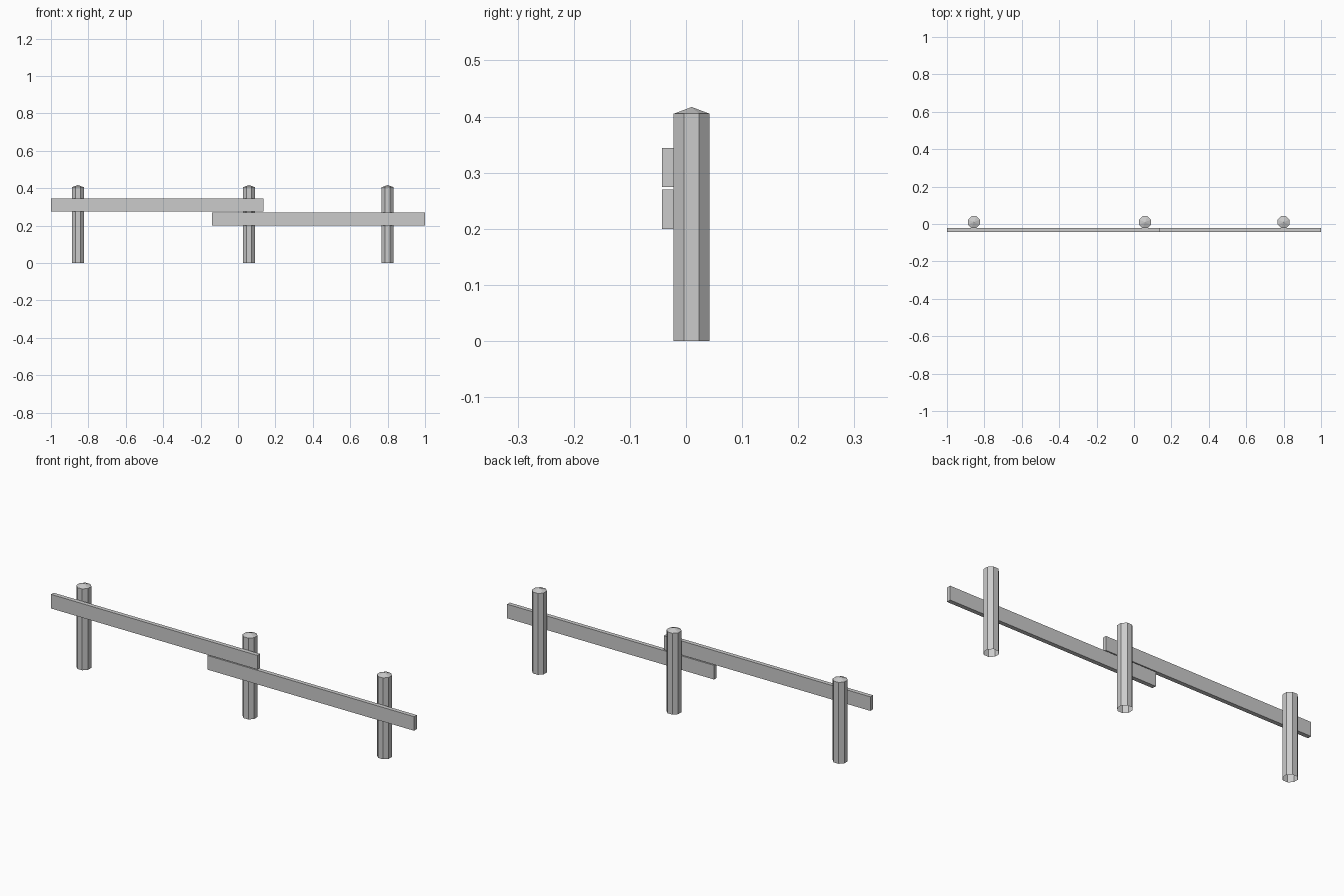
import bpy
import bmesh
import math
from mathutils import Matrix, Vector

if "Cube" in bpy.data.objects:
    bpy.data.objects.remove(bpy.data.objects["Cube"])

grey = bpy.data.materials.new("plain_grey")
grey.diffuse_color = (0.6, 0.6, 0.6, 1)
grey.use_nodes = True
grey.node_tree.nodes["Principled BSDF"].inputs["Base Color"].default_value = grey.diffuse_color


def finish(name, bm, location):
    mesh = bpy.data.meshes.new(name)
    bm.to_mesh(mesh)
    bm.free()
    mesh.materials.append(grey)
    obj = bpy.data.objects.new(name, mesh)
    obj.location = location
    bpy.context.collection.objects.link(obj)


def post(name, x, apothem=0.032, shoulder=0.405, tip=0.417, sides=8):
    """Octagonal post, open underneath, with a low pointed cap."""
    bm = bmesh.new()
    radius = apothem / math.cos(math.pi / sides)
    rings = []
    for z in (0, shoulder):
        angles = [(i + 0.5) * math.tau / sides for i in range(sides)]
        rings.append([bm.verts.new((radius * math.cos(a), radius * math.sin(a), z))
                      for a in angles])
    apex = bm.verts.new((0, 0, tip))
    low, high = rings
    for i in range(sides):
        j = (i + 1) % sides
        bm.faces.new((low[i], low[j], high[j], high[i]))
        bm.faces.new((high[i], high[j], apex))
    finish(name, bm, (x, 0.01, 0))


def rail(name, x0, x1, z0, z1, y0=-0.043, y1=-0.022):
    """Flat board fixed to the front of the posts."""
    bm = bmesh.new()
    size = Vector((x1 - x0, y1 - y0, z1 - z0))
    bmesh.ops.create_cube(bm, size=1, matrix=Matrix.Diagonal((*size, 1)))
    finish(name, bm, ((x0 + x1) / 2, (y0 + y1) / 2, (z0 + z1) / 2))


# Three posts
for label, x in (("left", -0.856), ("middle", 0.059), ("right", 0.80)):
    post(label + "_post", x)

# Two overlapping rails at different heights
rail("upper_rail", -1.0, 0.137, 0.274, 0.344)
rail("lower_rail", -0.139, 1.0, 0.2, 0.27)
